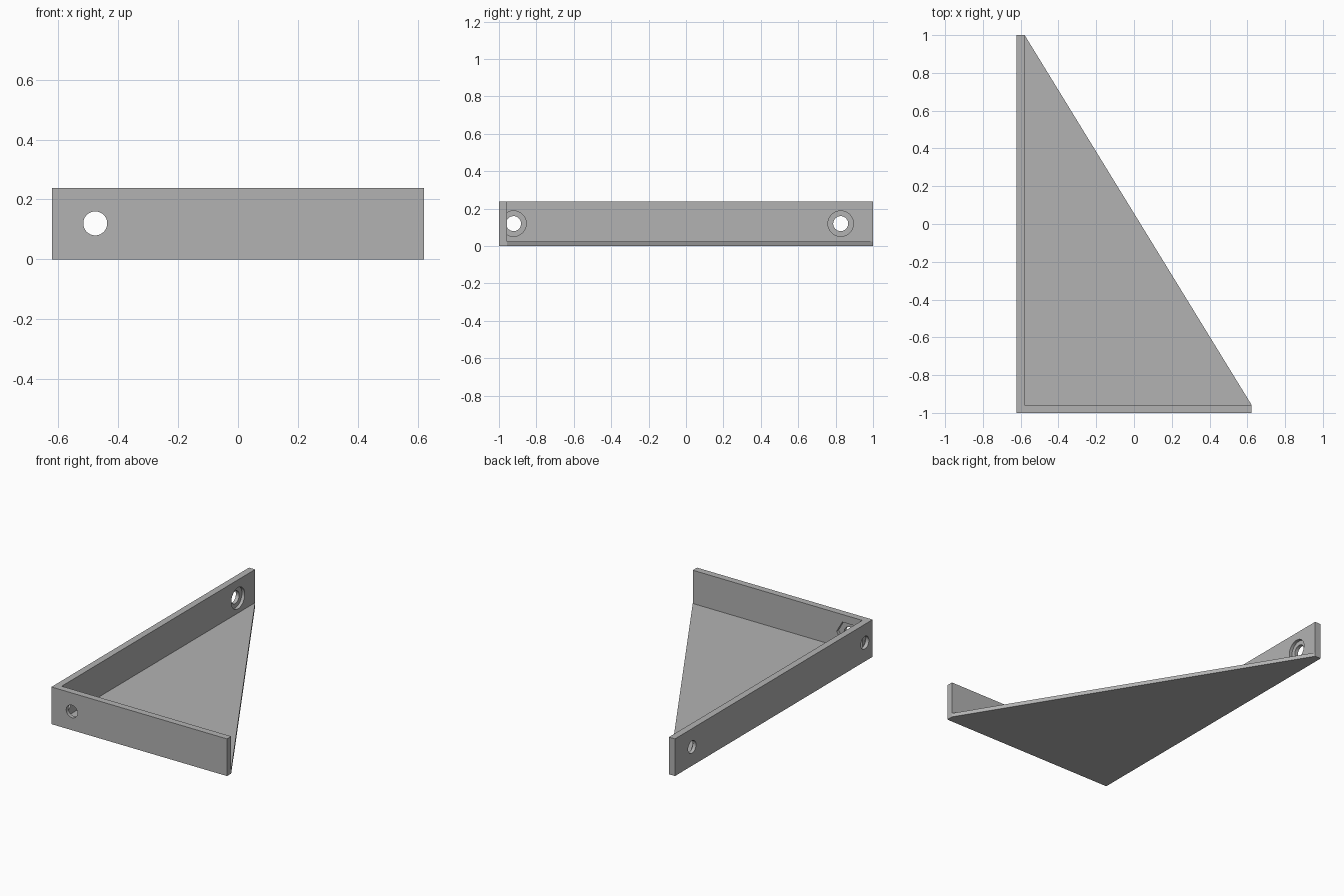
import bpy, bmesh
from math import cos, sin, tau
from mathutils import Vector

cube = bpy.data.objects.get("Cube")
if cube:
    bpy.data.objects.remove(cube, do_unlink=True)

# Overall sizes
X, Y, H = 0.622, 1.0, 0.238
WALL, FLOOR = 0.043, 0.025
HOLE_Z, HOLE_R = 0.12, 0.04
BORE_R, NUT_R, DEPTH = 0.068, 0.08, 0.02
xi, yi = -X + WALL, -Y + WALL      # inner faces of the two walls

grey = bpy.data.materials.new("plain grey")
grey.use_nodes = True
grey.diffuse_color = (0.448, 0.448, 0.448, 1)
grey.node_tree.nodes["Principled BSDF"].inputs["Base Color"].default_value = grey.diffuse_color


def prism(name, points, direction):
    """Extrude a flat outline along a direction."""
    bm = bmesh.new()
    face = bm.faces.new([bm.verts.new(p) for p in points])
    out = bmesh.ops.extrude_face_region(bm, geom=[face], use_keep_orig=True)
    moved = [v for v in out["geom"] if isinstance(v, bmesh.types.BMVert)]
    bmesh.ops.translate(bm, verts=moved, vec=direction)
    bmesh.ops.recalc_face_normals(bm, faces=bm.faces)
    mesh = bpy.data.meshes.new(name)
    bm.to_mesh(mesh)
    bm.free()
    mesh.materials.append(grey)
    obj = bpy.data.objects.new(name, mesh)
    bpy.context.collection.objects.link(obj)
    return obj


def box(name, x0, x1, y0, y1, height):
    return prism(name, [(x0, y0, 0), (x1, y0, 0), (x1, y1, 0), (x0, y1, 0)], (0, 0, height))


def cut(obj, centre, axis, length, radius, sides):
    """Cut a horizontal round or many-sided recess, starting at centre."""
    axis, across = Vector(axis), Vector((axis[1], axis[0], 0))
    ring = [Vector(centre) + radius * (across * cos(tau * i / sides) + Vector((0, 0, sin(tau * i / sides))))
            for i in range(sides)]
    cutter = prism("cutter", ring, axis * length)
    cutter.hide_render = True
    mod = obj.modifiers.new("cut", 'BOOLEAN')
    mod.operation, mod.solver, mod.object = 'DIFFERENCE', 'EXACT', cutter
    graph = bpy.context.evaluated_depsgraph_get()
    mesh = bpy.data.meshes.new_from_object(obj.evaluated_get(graph))
    obj.modifiers.clear()
    obj.data = mesh
    bpy.data.objects.remove(cutter, do_unlink=True)


# Triangular floor
prism("floor_plate", [(xi, yi, 0), (X, yi, 0), (xi, Y, 0)], (0, 0, FLOOR))

# Long wall with two counterbored holes
long_wall = box("long_wall", -X, xi, -Y, Y, H)
for y in (-0.922, 0.827):
    cut(long_wall, (-X - 0.1, y, HOLE_Z), (1, 0, 0), 0.3, HOLE_R, 64)
    cut(long_wall, (xi - DEPTH, y, HOLE_Z), (1, 0, 0), 0.1, BORE_R, 64)

# Short front wall with one hole and a hexagonal nut recess inside
front_wall = box("front_wall", xi, X, -Y, yi, H)
cut(front_wall, (-0.477, -Y - 0.1, HOLE_Z), (0, 1, 0), 0.3, HOLE_R, 64)
cut(front_wall, (-0.477, yi - DEPTH, HOLE_Z), (0, 1, 0), 0.1, NUT_R, 6)
